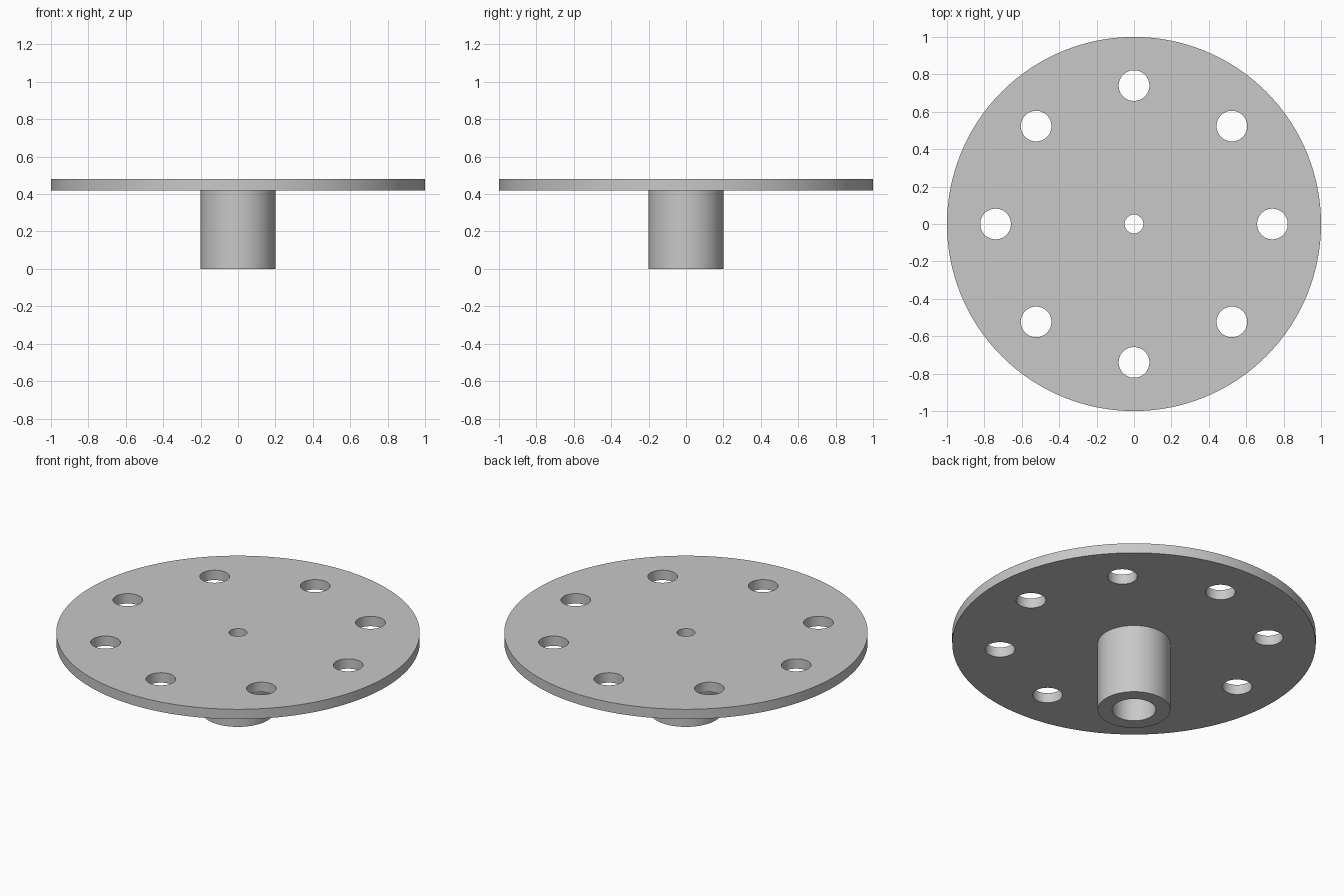
import bpy, bmesh, math
from mathutils import Matrix

cube = bpy.data.objects.get("Cube")
if cube:
    bpy.data.objects.remove(cube, do_unlink=True)

PLATE_BOTTOM, PLATE_TOP = 0.42, 0.48
SEGMENTS = 128

grey = bpy.data.materials.new("light grey")
grey.use_nodes = True
colour = (0.58, 0.58, 0.58, 1)
grey.diffuse_color = colour
grey.node_tree.nodes["Principled BSDF"].inputs["Base Color"].default_value = colour


def make_object(name, bm):
    bmesh.ops.recalc_face_normals(bm, faces=bm.faces)
    mesh = bpy.data.meshes.new(name)
    bm.to_mesh(mesh)
    bm.free()
    mesh.materials.append(grey)
    obj = bpy.data.objects.new(name, mesh)
    bpy.context.collection.objects.link(obj)
    return obj


# Plate and stepped hollow hub, turned from one closed profile
profile = [(0.05, PLATE_TOP), (1, PLATE_TOP), (1, PLATE_BOTTOM), (0.2, PLATE_BOTTOM),
           (0.2, 0), (0.12, 0), (0.12, PLATE_BOTTOM), (0.05, PLATE_BOTTOM)]
bm = bmesh.new()
verts = [bm.verts.new((r, 0, z)) for r, z in profile]
edges = [bm.edges.new((v, verts[i - 1])) for i, v in enumerate(verts)]
bmesh.ops.spin(bm, geom=verts + edges, cent=(0, 0, 0), axis=(0, 0, 1),
               angle=math.tau, steps=SEGMENTS, use_merge=True)
bmesh.ops.remove_doubles(bm, verts=bm.verts, dist=0.0001)
flange = make_object("flanged_hub", bm)

# Ring of eight bolt holes
bm = bmesh.new()
for i in range(8):
    place = Matrix.Rotation(i * math.tau / 8, 4, "Z") @ Matrix.Translation((0.74, 0, 0.45))
    bmesh.ops.create_cone(bm, cap_ends=True, segments=64, radius1=0.082,
                          radius2=0.082, depth=0.2, matrix=place)
cutter = make_object("bolt_hole_cutter", bm)
cutter.hide_render = True

cut = flange.modifiers.new("bolt holes", "BOOLEAN")
cut.operation = "DIFFERENCE"
cut.solver = "EXACT"
cut.object = cutter

bpy.ops.object.select_all(action="DESELECT")
flange.select_set(True)
bpy.context.view_layer.objects.active = flange
bpy.ops.object.modifier_apply(modifier=cut.name)
bpy.data.objects.remove(cutter, do_unlink=True)

# Smooth round walls with crisp rims
bpy.ops.object.shade_smooth_by_angle(angle=math.radians(30))
